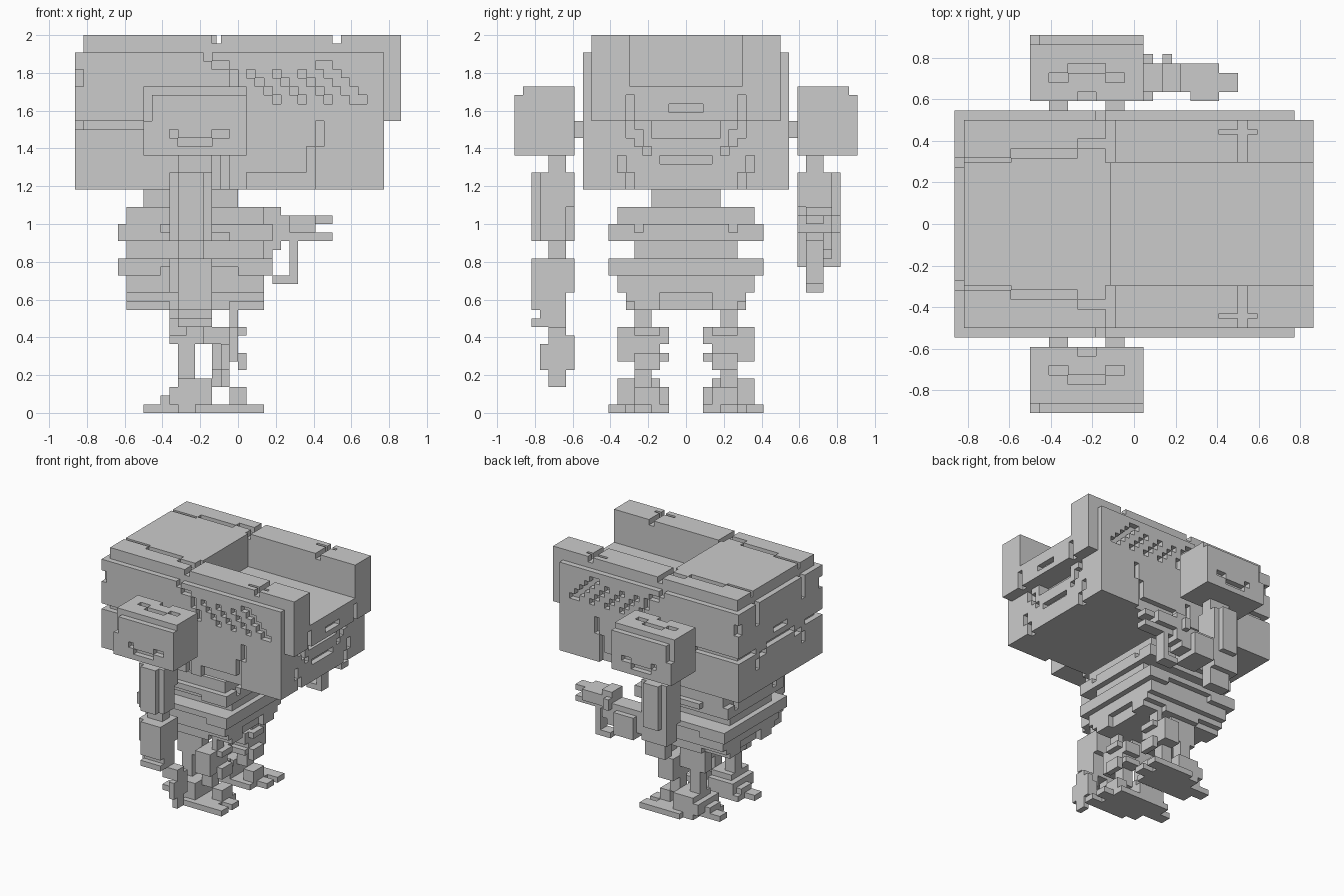
import bpy, bmesh

U = 1 / 22  # block size: the model is 44 blocks tall


def blocks(name, add, cut=()):
    """Union of boxes minus cut boxes (x0,x1,y0,y1,z0,z1 in blocks) as one clean shell."""
    both = list(add) + list(cut)
    ax = [sorted({v for b in both for v in b[2 * i:2 * i + 2]}) for i in range(3)]
    idx = [{v: n for n, v in enumerate(a)} for a in ax]
    cells = set()
    for n, b in enumerate(both):
        r = [range(idx[i][b[2 * i]], idx[i][b[2 * i + 1]]) for i in range(3)]
        box = {(x, y, z) for x in r[0] for y in r[1] for z in r[2]}
        cells = cells | box if n < len(add) else cells - box
    bm, verts = bmesh.new(), {}

    def vert(k):
        if k not in verts:
            verts[k] = bm.verts.new([ax[i][k[i]] * U for i in range(3)])
        return verts[k]

    for c in cells:
        for a in range(3):
            for s in (0, 1):
                nb = list(c)
                nb[a] += 2 * s - 1
                if tuple(nb) in cells:
                    continue
                ring = []
                for p, q in ((0, 0), (1, 0), (1, 1), (0, 1)):
                    k = list(c)
                    k[a] += s
                    k[(a + 1) % 3] += p
                    k[(a + 2) % 3] += q
                    ring.append(vert(tuple(k)))
                bm.faces.new(ring if s else ring[::-1])
    me = bpy.data.meshes.new(name)
    bm.to_mesh(me)
    bm.free()
    ob = bpy.data.objects.new(name, me)
    bpy.context.collection.objects.link(ob)
    return ob


def flip(bs):
    return [(a, b, -d, -c, e, f) for a, b, c, d, e, f in bs]


def sym(bs):
    return list(bs) + flip(bs)


# Head: core block, taller upper shell, open tray at the front
head = [(-19, 17, -12, 12, 26, 42), (-18, 19, -11, 11, 34, 44)]
tray = [(-2.5, 19, -6.5, 6.5, 38, 44)]
# Stepped seams along the top
top_seams = sym([
    (-18, -13, 6.5, 7, 43, 44), (-13, -6, 7, 8, 43, 44), (-6, -2, 8, 9, 43, 44),
    (-3, -2, 6.5, 11, 43, 44), (11, 12, 6.5, 11, 43, 44), (9, 13, 9.5, 10, 43, 44),
    (-19, -18, 6, 7, 38, 42)])
# Side seams: left and right diagonals, belt line and lower stepped seam
side_seams = sym([
    (-4, -3, 11, 12, 41, 42), (-3, -1, 11, 12, 40, 41), (-1, 0, 11, 12, 38, 40),
    (0, 1, 11, 12, 36, 38), (9, 11, 11, 12, 40, 41), (11, 12, 11, 12, 39, 40),
    (12, 13, 11, 12, 38, 39), (13, 14, 11, 12, 37, 38), (14, 15, 11, 12, 36, 37),
    (-19, -10, 11, 12, 33, 34), (9, 10, 11, 12, 31, 34), (8, 9, 11, 12, 28, 31),
    (1, 9, 11, 12, 26, 28), (-19, -18, 11, 12, 38, 40), (-2, -1, 11, 12, 26, 30)])
# Rows of square vent holes
vents = sym([(s + k, s + k + 1, 11, 12, 39 - k, 40 - k) for s in (1, 4, 7, 10) for k in range(4)])
# Front face grooves
face = [(15, 17, -4, 4, 32, 34), (18, 19, -2, 2, 35, 36), (16, 17, -3, 3, 29, 30)] + sym([
    (18, 19, 6, 7, 34, 37), (16, 17, 5, 6, 31, 33), (16, 17, 4, 5, 30, 31),
    (16, 17, 6, 7, 26, 28), (16, 17, 7, 8, 28, 30), (16, 17, 6, 7, 32, 34)])
# Back face grooves
back = [(-19, -18, -4, 4, 33, 34), (-19, -18, -2, 2, 35, 36)] + sym([
    (-19, -18, 4, 6, 32, 33), (-19, -18, 6, 7, 30, 32), (-19, -18, 7, 12, 33, 34)])
blocks("head", head, tray + top_seams + side_seams + vents + face + back)

# Neck
blocks("neck", [(-11, 0, -4, 4, 24, 26)])

# Torso: stacked bands
blocks("torso", [
    (-13, 3, -8, 8, 22, 24), (-14, 4, -9, 9, 20, 22), (-13, 3, -6, 6, 18, 20),
    (-14, 4, -9, 9, 16, 18), (-13, 3, -8, 8, 14, 16), (-13, 3, -7, 7, 12, 14)],
    [(2, 3, -3, 3, 12, 14), (-13, -12, -3, 3, 12, 14)] + sym([
        (3, 4, 5, 6, 21, 22), (-14, -13, 5, 6, 21, 22), (-9, 0, 8, 9, 16, 17),
        (-14, -9, 8, 9, 20, 22), (-9, -1, 8, 9, 20, 21),
        (-13, -8, 6, 7, 12, 13), (-1, 3, 6, 7, 12, 13)]))

# Shoulder pads with pegs into the head, and upper arms
shoulder = [(-11, 1, 13, 20, 30, 37), (-11, 1, 13, 19, 37, 38),
            (-9, -7, 12, 13, 32, 34), (-3, -1, 12, 13, 32, 34)]
shoulder_cut = [
    (-7, -3, 19, 20, 31, 32), (-8, -7, 19, 20, 32, 33), (-3, -1, 19, 20, 32, 33),
    (-11, -10, 19, 20, 34, 37), (-7, -3, 16, 17, 37, 38), (-9, -7, 15, 16, 37, 38),
    (-3, -1, 15, 16, 37, 38), (-6, -4, 13, 14, 37, 38)]
upper_arm = [(-7, -3, 14, 16, 28, 30), (-8, -3, 13, 17, 20, 28),
             (-7, -4, 17, 18, 20, 28)]
for label, f in (("left", list), ("right", flip)):
    blocks(label + "_shoulder", f(shoulder), f(shoulder_cut))
    blocks(label + "_upper_arm", f(upper_arm), f([(-4, -3, 13, 14, 20, 24)]))

# Hanging forearm and hand on the -y side
blocks("right_forearm", flip([
    (-7, -4, 14, 16, 18, 20), (-8, -3, 13, 17, 14, 18), (-7, -3, 17, 18, 14, 18),
    (-7, -3, 14, 18, 12, 14)]), flip([(-8, -6, 13, 14, 14, 16)]))
blocks("right_hand", flip([
    (-7, -3, 14, 17, 10, 12), (-7, -3, 17, 18, 10, 11), (-8, -6, 14, 16, 9, 11),
    (-4, -1, 14, 16, 8, 10), (-2, -1, 16, 17, 5, 8), (-3, -1, 13, 14, 5, 8),
    (-2, -1, 13, 16, 5, 9), (-2, -1, 14, 16, 3, 5)]))

# Raised forearm and open hand on the +y side, reaching forward
blocks("left_forearm", [(-8, -3, 14, 17, 17, 20), (-4, 4, 14, 17, 18, 22),
                        (-2, 2, 13, 18, 17, 21), (-7, -3, 14, 16, 14, 17)])
blocks("left_hand", [
    (3, 5, 14, 17, 19, 24), (5, 9, 14, 17, 21, 23), (6, 9, 13, 14, 21, 23),
    (9, 11, 14, 16, 22, 23), (9, 11, 14, 16, 20, 21), (5, 9, 14, 16, 20, 21),
    (3, 4, 17, 18, 21, 23), (6, 7, 14, 16, 15, 20), (4, 6, 14, 16, 15, 16)])

# Legs: front shin block and rear strut, joined at the knee; flat stepped feet
leg = [(-1, 0, 4, 6, 10, 12), (-8, -3, 4, 6, 10, 12), (-8, 0, 4, 6, 8, 10),
       (-3, 0, 2, 8, 6, 10), (0, 1, 3, 6, 9, 10), (0, 1, 3, 6, 5, 7),
       (-7, -5, 4, 6, 4, 8), (-3, -1, 4, 6, 4, 6)]
foot = [(-11, -9, 4, 6, 0, 1), (-9, 1, 2, 8, 0, 1), (-5, 3, 4, 9, 0, 1), (-8, -3, 2, 8, 1, 3),
        (-9, -8, 3, 6, 1, 2), (-7, -3, 3, 8, 3, 4), (-1, 1, 3, 6, 1, 3), (-3, -1, 4, 6, 3, 4)]
for label, f in (("left", list), ("right", flip)):
    blocks(label + "_leg", f(leg), f([(-3, 0, 2, 3, 7, 8)]))
    blocks(label + "_foot", f(foot), f([(-9, -7, 6, 8, 0, 1), (1, 3, 6, 7, 0, 1)]))
